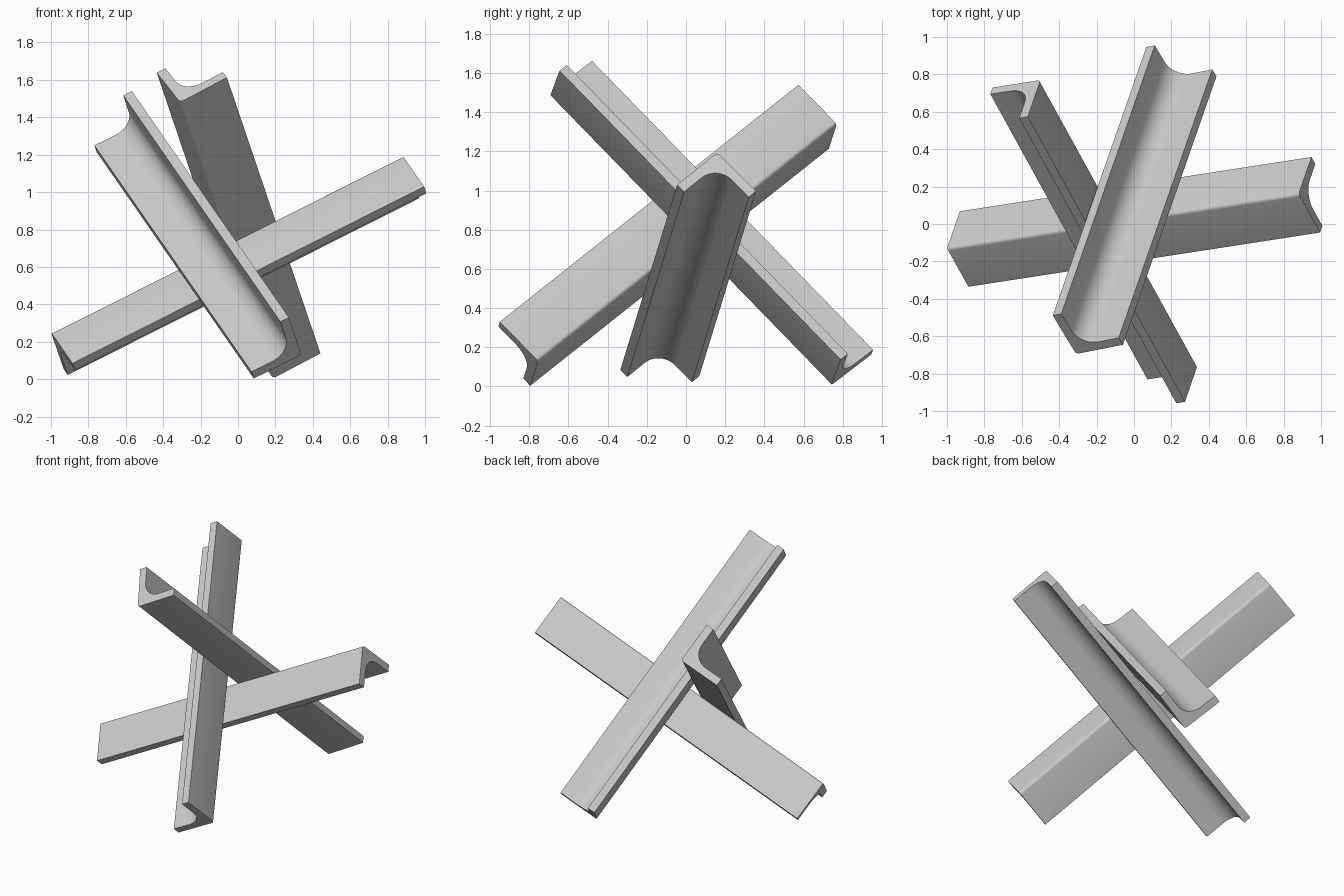
import bpy, bmesh
from math import sin, cos, pi
from mathutils import Vector

if "Cube" in bpy.data.objects:
    bpy.data.objects.remove(bpy.data.objects["Cube"])

LEG, TIP, FILLET, RIDGE = 0.288, 0.052, 0.11, 0.02


def arc(cx, cy, r, a0, a1, n):
    return [(cx + r * cos(a0 + (a1 - a0) * i / n), cy + r * sin(a0 + (a1 - a0) * i / n))
            for i in range(n + 1)]


# L-shaped section: rounded outer ridge, two square tips, wide inner fillet
profile = arc(RIDGE, RIDGE, RIDGE, pi, 1.5 * pi, 4)
profile += [(LEG, 0), (LEG, TIP)]
profile += arc(TIP + FILLET, TIP + FILLET, FILLET, 1.5 * pi, pi, 10)
profile += [(TIP, LEG), (0, LEG)]


def angle_beam(name, start, end, leg_a, leg_b):
    start, end = Vector(start), Vector(end)
    axis = (end - start).normalized()
    # square up the two leg directions around the beam axis
    a, b = Vector(leg_a).normalized(), Vector(leg_b).normalized()
    mid = a + b
    mid = (mid - axis * mid.dot(axis)).normalized()
    side = axis.cross(mid)
    if side.dot(a) < 0:
        side = -side
    u, v = (mid + side).normalized(), (mid - side).normalized()
    bm = bmesh.new()
    ends = [[bm.verts.new(p + u * x + v * y) for x, y in profile] for p in (start, end)]
    n = len(profile)
    for i in range(n):
        j = (i + 1) % n
        bm.faces.new((ends[0][i], ends[0][j], ends[1][j], ends[1][i]))
    for ring in ends:
        bm.faces.new(ring)
    bmesh.ops.recalc_face_normals(bm, faces=bm.faces)
    mesh = bpy.data.meshes.new(name)
    bm.to_mesh(mesh)
    bm.free()
    obj = bpy.data.objects.new(name, mesh)
    bpy.context.collection.objects.link(obj)
    bpy.ops.object.select_all(action='DESELECT')
    obj.select_set(True)
    bpy.context.view_layer.objects.active = obj
    bpy.ops.object.shade_smooth_by_angle(angle=0.7)


# Three crossing beams: outer ridge ends, then directions of the two legs
angle_beam("side_beam", (-1.0, -0.13, 0.25), (0.88, 0.16, 1.195),
           (0.06, 0.20, -0.19), (0.105, -0.21, -0.16))
angle_beam("front_beam", (0.34, -0.755, 0.13), (-0.50, 0.77, 1.34),
           (-0.07, -0.20, 0.19), (-0.27, -0.04, -0.12))
angle_beam("back_beam", (0.19, 0.74, 0.005), (-0.31, -0.695, 1.48),
           (-0.13, 0.21, 0.16), (0.24, 0.04, 0.13))
